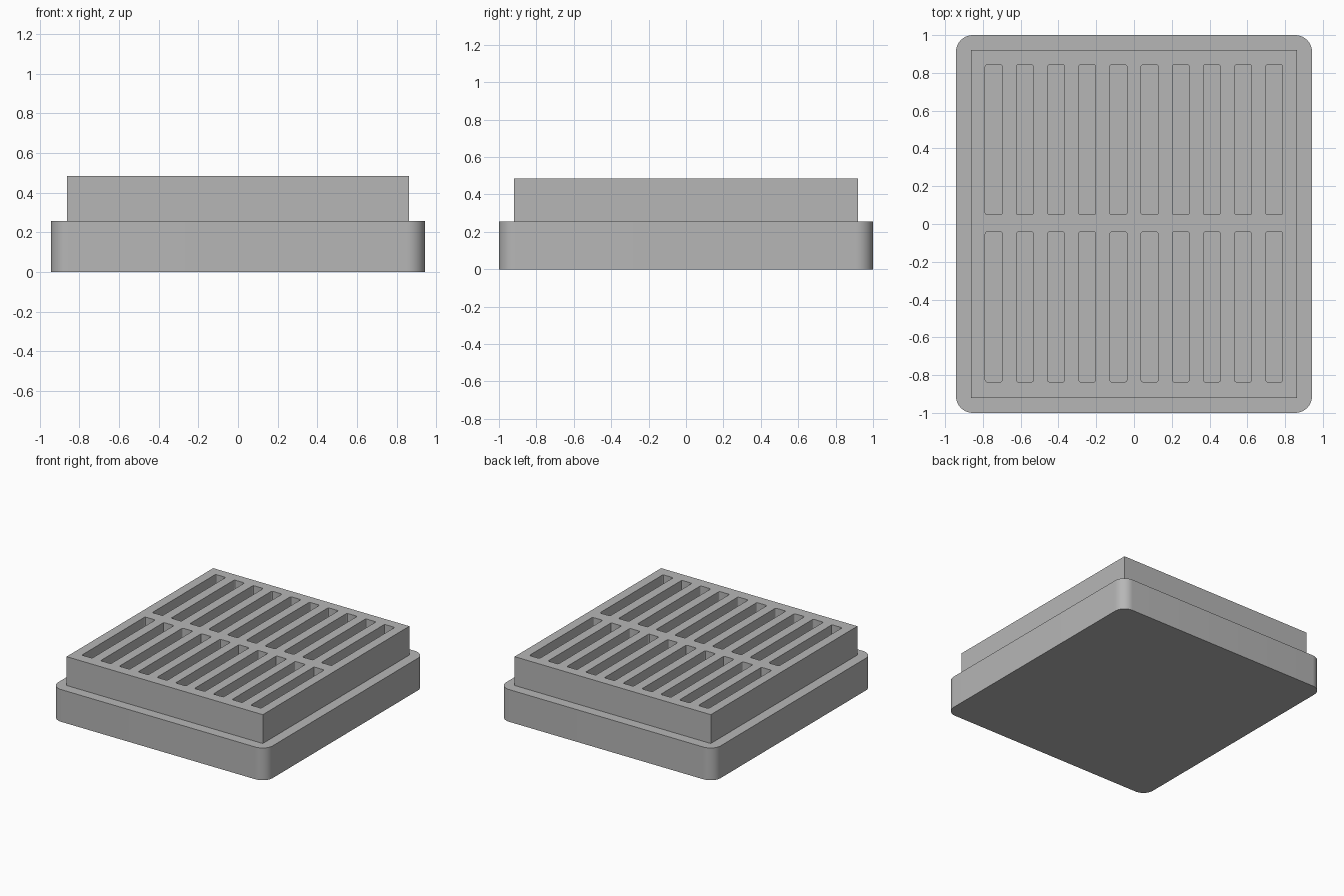
import bpy, bmesh
from math import pi, cos, sin

old = bpy.data.objects.get("Cube")
if old:
    bpy.data.objects.remove(old, do_unlink=True)

BASE_TOP, GRATE_TOP = 0.256, 0.485

grey = bpy.data.materials.new("mid grey")
grey.use_nodes = True
grey.diffuse_color = (0.47, 0.47, 0.47, 1)
grey.node_tree.nodes["Principled BSDF"].inputs["Base Color"].default_value = grey.diffuse_color


def rounded_outline(cx, cy, hx, hy, r, steps):
    """Counter-clockwise outline of a rounded rectangle."""
    pts = []
    for k, (sx, sy) in enumerate([(1, 1), (-1, 1), (-1, -1), (1, -1)]):
        for i in range(steps + 1):
            a = (k + i / steps) * pi / 2
            pts.append((cx + sx * (hx - r) + r * cos(a),
                        cy + sy * (hy - r) + r * sin(a)))
    return pts


def add_prism(bm, outline, z0, z1):
    """Extrude a flat outline from z0 up to z1."""
    low = [bm.verts.new((x, y, z0)) for x, y in outline]
    high = [bm.verts.new((x, y, z1)) for x, y in outline]
    bm.faces.new(low[::-1])
    bm.faces.new(high)
    n = len(low)
    for i in range(n):
        j = (i + 1) % n
        bm.faces.new((low[i], low[j], high[j], high[i]))


def make_object(name, bm):
    mesh = bpy.data.meshes.new(name)
    bm.to_mesh(mesh)
    bm.free()
    mesh.materials.append(grey)
    obj = bpy.data.objects.new(name, mesh)
    bpy.context.collection.objects.link(obj)
    return obj


def smooth(obj):
    bpy.ops.object.select_all(action='DESELECT')
    obj.select_set(True)
    bpy.context.view_layer.objects.active = obj
    bpy.ops.object.shade_smooth_by_angle(angle=pi / 6)


# Base slab with rounded vertical corners
bm = bmesh.new()
add_prism(bm, rounded_outline(0, 0, 0.943, 1.0, 0.09, 12), 0, BASE_TOP)
base = make_object("base_slab", bm)
smooth(base)

# Raised square-edged block
bm = bmesh.new()
add_prism(bm, [(-0.862, -0.92), (0.862, -0.92), (0.862, 0.92), (-0.862, 0.92)],
          BASE_TOP, GRATE_TOP)
grate = make_object("slotted_grate", bm)

# Two rows of ten slots, cut down to the top of the base
bm = bmesh.new()
for cy in (-0.439, 0.446):
    for i in range(10):
        cx = (i - 4.5) * 0.165
        add_prism(bm, rounded_outline(cx, cy, 0.045, 0.397, 0.01, 3),
                  BASE_TOP - 0.1, GRATE_TOP + 0.1)
cutter = make_object("slot_cutter", bm)
cutter.hide_render = True

cut = grate.modifiers.new("slots", 'BOOLEAN')
cut.operation = 'DIFFERENCE'
cut.solver = 'EXACT'
cut.object = cutter
bpy.ops.object.select_all(action='DESELECT')
grate.select_set(True)
bpy.context.view_layer.objects.active = grate
bpy.ops.object.modifier_apply(modifier=cut.name)
bpy.data.objects.remove(cutter, do_unlink=True)
smooth(grate)
